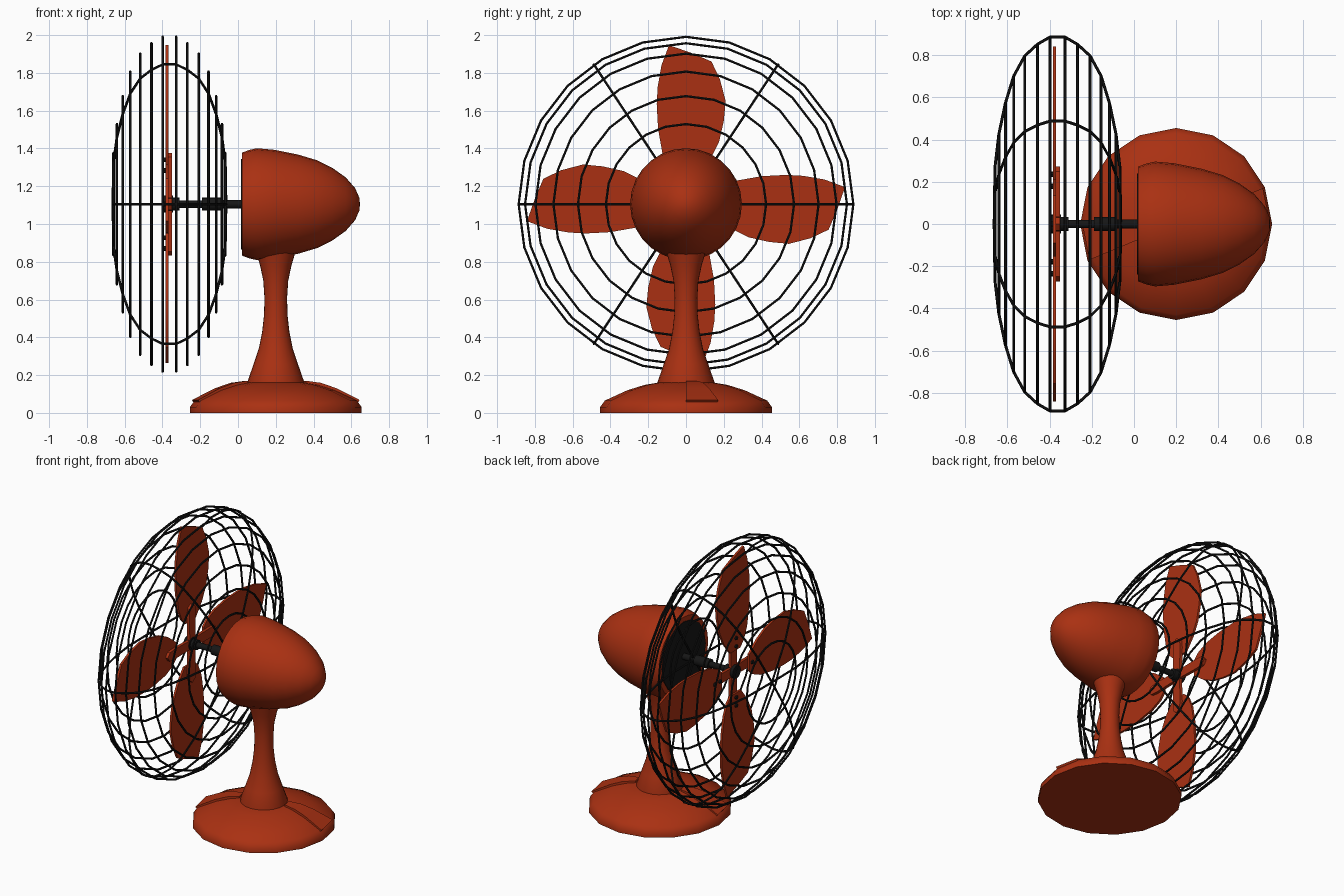
import bpy, bmesh
from math import sin, cos, pi, radians

if "Cube" in bpy.data.objects:
    bpy.data.objects.remove(bpy.data.objects["Cube"])

AX = 1.105            # height of the fan axis
CX = -0.363           # middle of the cage along x
BX = 0.2              # centre of the stand along x


def material(name, rgb):
    m = bpy.data.materials.new(name)
    m.diffuse_color = (*rgb, 1)
    m.use_nodes = True
    m.node_tree.nodes["Principled BSDF"].inputs["Base Color"].default_value = m.diffuse_color
    return m


RED = material("red_paint", (0.4, 0.03, 0.006))
BLACK = material("black_metal", (0.008, 0.008, 0.008))


def finish(name, bm, mat, angle=40):
    bmesh.ops.remove_doubles(bm, verts=bm.verts, dist=1e-5)
    bmesh.ops.recalc_face_normals(bm, faces=bm.faces)
    me = bpy.data.meshes.new(name)
    bm.to_mesh(me)
    bm.free()
    ob = bpy.data.objects.new(name, me)
    me.materials.append(mat)
    bpy.context.collection.objects.link(ob)
    bpy.ops.object.select_all(action='DESELECT')
    ob.select_set(True)
    bpy.context.view_layer.objects.active = ob
    bpy.ops.object.shade_smooth_by_angle(angle=radians(angle))
    return ob


def lathe(name, profile, mat, segs, place):
    """Revolve (radius, height) points; place maps (a, b, height) to world."""
    bm = bmesh.new()
    rings = [[bm.verts.new(place(r * cos(2 * pi * i / segs), r * sin(2 * pi * i / segs), h))
              for i in range(segs)] for r, h in profile]
    for lo, hi in zip(rings, rings[1:]):
        for i in range(segs):
            j = (i + 1) % segs
            bm.faces.new((lo[i], lo[j], hi[j], hi[i]))
    return finish(name, bm, mat)


def upright(a, b, h):
    return (BX + a, b, h)


def along_axis(a, b, h):
    return (h, a, AX + b)


# Stand: 16-sided base and flared neck
lathe("base", [(0, 0), (0.455, 0), (0.455, 0.03), (0.43, 0.065), (0.31, 0.12),
               (0.22, 0.148), (0.15, 0.16), (0, 0.16)], RED, 16, upright)
lathe("neck", [(0, 0.15), (0.15, 0.15), (0.15, 0.165), (0.117, 0.26), (0.09, 0.34),
               (0.072, 0.43), (0.062, 0.52), (0.06, 0.61), (0.066, 0.7),
               (0.083, 0.78), (0.107, 0.86), (0, 0.86)], RED, 24, upright)

# Raised pads on opposite sectors of the base
for side, start in (("right", 0), ("left", pi)):
    bm = bmesh.new()
    section = [(0.16, 0.14), (0.16, 0.17), (0.24, 0.159), (0.32, 0.131), (0.445, 0.068), (0.43, 0.05)]
    ends = [[bm.verts.new(upright(r * cos(a), r * sin(a), z)) for r, z in section]
            for a in (start, start + pi / 8)]
    for i in range(len(section)):
        j = (i + 1) % len(section)
        bm.faces.new((ends[0][i], ends[0][j], ends[1][j], ends[1][i]))
    for end in ends:
        bm.faces.new(end)
    finish(side + "_base_pad", bm, RED, 20)

# Motor housing, dark front plate and stepped shaft
lathe("motor_housing", [(0, 0.02), (0.272, 0.02), (0.287, 0.06), (0.296, 0.1), (0.288, 0.19),
                        (0.262, 0.32), (0.232, 0.42), (0.192, 0.5), (0.142, 0.57),
                        (0.085, 0.62), (0.035, 0.642), (0, 0.646)], RED, 28, along_axis)
lathe("motor_front_plate", [(0, 0.015), (0.24, 0.015), (0.24, 0.03), (0, 0.03)],
      BLACK, 16, along_axis)
lathe("shaft", [(0, -0.392), (0.045, -0.392), (0.045, -0.345), (0.034, -0.345), (0.034, -0.31),
                (0.02, -0.31), (0.02, -0.19), (0.034, -0.19), (0.034, -0.08),
                (0.022, -0.08), (0.022, 0.03), (0, 0.03)], BLACK, 16, along_axis)


def plate(name, outline, x0, x1, turn, mat):
    """Flat plate in the fan plane, outline as (sideways, outward), turned about the axis."""
    bm = bmesh.new()
    c, s = cos(turn), sin(turn)
    lo, hi = [[bm.verts.new((x, y * c + z * s, AX - y * s + z * c)) for y, z in outline]
              for x in (x0, x1)]
    bm.faces.new(lo)
    bm.faces.new(hi)
    for i in range(len(outline)):
        j = (i + 1) % len(outline)
        bm.faces.new((lo[i], lo[j], hi[j], hi[i]))
    finish(name, bm, mat, 30)


# Four blades with mounting arms and screws
BLADE = [(-0.05, 0.15), (0.06, 0.15), (0.13, 0.24), (0.175, 0.33), (0.2, 0.44), (0.21, 0.545),
         (0.18, 0.66), (0.135, 0.755), (0.03, 0.8), (-0.09, 0.842), (-0.13, 0.735),
         (-0.15, 0.62), (-0.155, 0.53), (-0.148, 0.4), (-0.125, 0.27), (-0.09, 0.19)]
ARM = [(-0.03, 0), (0.03, 0), (0.035, 0.2), (0.03, 0.25), (0, 0.272), (-0.03, 0.25), (-0.035, 0.2)]
for k in range(4):
    turn = k * pi / 2
    plate(f"blade_{k + 1}", BLADE, -0.384, -0.369, turn, RED)
    plate(f"blade_arm_{k + 1}", ARM, -0.371, -0.35, turn, RED)
    for n, r in enumerate((0.178, 0.235)):
        dot = [(0.013 * cos(i * pi / 4), r + 0.013 * sin(i * pi / 4)) for i in range(8)]
        plate(f"blade_screw_{k + 1}_{n + 1}", dot, -0.395, -0.38, turn, BLACK)


def wires(name, paths, depth):
    """Closed round wires, converted to one mesh."""
    cu = bpy.data.curves.new(name, 'CURVE')
    cu.dimensions = '3D'
    cu.bevel_depth = depth
    cu.bevel_resolution = 1
    for pts in paths:
        sp = cu.splines.new('POLY')
        sp.points.add(len(pts) - 1)
        for p, co in zip(sp.points, pts):
            p.co = (*co, 1)
        sp.use_cyclic_u = True
    cu.materials.append(BLACK)
    ob = bpy.data.objects.new(name, cu)
    bpy.context.collection.objects.link(ob)
    bpy.ops.object.select_all(action='DESELECT')
    ob.select_set(True)
    bpy.context.view_layer.objects.active = ob
    bpy.ops.object.convert(target='MESH')
    bpy.ops.object.shade_smooth_by_angle(angle=radians(50))


# Cage: mirrored rings following a rounded profile (offset from middle, radius)
CAGE = [(0.036, 0.886), (0.095, 0.852), (0.155, 0.797), (0.207, 0.702),
        (0.247, 0.572), (0.278, 0.424), (0.296, 0.27)]
SIDES = 24
wires("cage_rings", [[along_axis(r * cos(2 * pi * i / SIDES), r * sin(2 * pi * i / SIDES), CX + s * d)
                      for i in range(SIDES)] for s in (-1, 1) for d, r in CAGE], 0.007)

# Cage spokes: three full loops crossing on the axis
half = [(-0.3, 0)] + [(-d, r) for d, r in reversed(CAGE)] + CAGE + [(0.3, 0)]
loop = half + [(d, -r) for d, r in reversed(half[1:-1])]
wires("cage_spokes", [[along_axis(r * cos(a), r * sin(a), CX + d) for d, r in loop]
                      for a in (0, radians(56.6), radians(-56.6))], 0.007)
